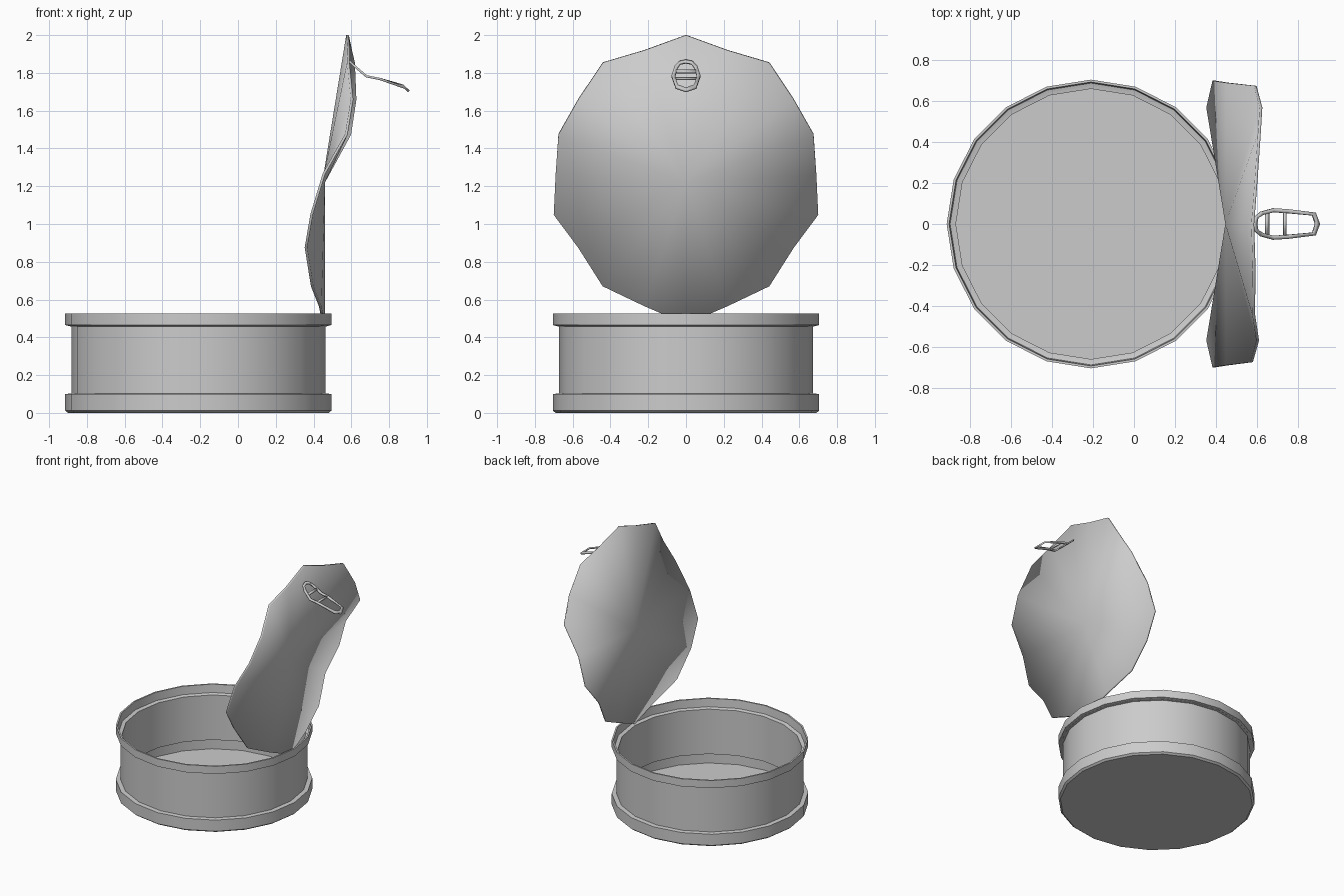
import bpy, bmesh
from math import sin, cos, pi

if "Cube" in bpy.data.objects:
    bpy.data.objects.remove(bpy.data.objects["Cube"])

N = 20       # sides of the can
CX = -0.21   # can centre


def make_object(name, verts, faces, thickness=0.0, offset=0.0):
    me = bpy.data.meshes.new(name)
    me.from_pydata(verts, [], faces)
    bm = bmesh.new()
    bm.from_mesh(me)
    bmesh.ops.remove_doubles(bm, verts=bm.verts, dist=1e-5)
    bmesh.ops.recalc_face_normals(bm, faces=bm.faces)
    bm.to_mesh(me)
    bm.free()
    ob = bpy.data.objects.new(name, me)
    bpy.context.collection.objects.link(ob)
    if thickness:
        mod = ob.modifiers.new("thickness", 'SOLIDIFY')
        mod.thickness = thickness
        mod.offset = offset
    bpy.ops.object.select_all(action='DESELECT')
    ob.select_set(True)
    bpy.context.view_layer.objects.active = ob
    bpy.ops.object.shade_smooth_by_angle(angle=0.6)
    return ob


# Can body: outer wall with two raised rims, thin shell inside
profile = [(0.69, 0), (0.705, 0.012), (0.705, 0.10), (0.672, 0.103),
           (0.672, 0.457), (0.705, 0.465), (0.705, 0.525), (0.693, 0.525),
           (0.688, 0.46), (0.66, 0.455), (0.66, 0.10), (0.69, 0.097),
           (0.69, 0.015)]
verts = [(CX + r * cos(2 * pi * i / N), r * sin(2 * pi * i / N), z)
         for r, z in profile for i in range(N)]
faces = [(k * N + i, k * N + (i + 1) % N,
          (k + 1) * N + (i + 1) % N, (k + 1) * N + i)
         for k in range(len(profile) - 1) for i in range(N)]
faces.append(tuple(range(N)))                                   # underside
faces.append(tuple((len(profile) - 1) * N + i for i in range(N)))  # floor
make_object("can_body", verts, faces)

# Peeled-back lid: a fan around its middle, edges curled; slightly skewed on top
half = [(0.58, 0, 2.0), (0.592, 0.22, 1.92), (0.598, 0.44, 1.855),
        (0.612, 0.57, 1.66), (0.583, 0.675, 1.475), (0.455, 0.69, 1.265),
        (0.39, 0.70, 1.05), (0.36, 0.57, 0.875), (0.393, 0.44, 0.67),
        (0.435, 0.22, 0.565), (0.455, 0, 0.47)]
skew = [0, 0.005, 0.014, 0.008, 0.009, 0, 0, 0, 0, 0, 0]
rim = [(x + s, y, z) for (x, y, z), s in zip(half, skew)]
rim += [(x - s, -y, z) for (x, y, z), s in list(zip(half, skew))[-2:0:-1]]
n = len(rim)
make_object("peeled_lid", rim + [(0.453, 0, 1.22)],
            [(i, (i + 1) % n, n) for i in range(n)], 0.014)

# Pull tab: bent frame following a side path, with two crossbars
path = [(0.58, 1.87), (0.61, 1.842), (0.68, 1.782), (0.75, 1.768),
        (0.87, 1.735), (0.91, 1.697)]


def bend(x, y):
    for (x0, z0), (x1, z1) in zip(path, path[1:]):
        if x <= x1:
            return (x, y, z0 + (z1 - z0) * (x - x0) / (x1 - x0))
    return (x, y, path[-1][1])


def mirror_loop(pts):
    return pts + [(x, -y) for x, y in pts[-2:0:-1]]


outer = mirror_loop([(0.583, 0), (0.592, 0.035), (0.62, 0.06), (0.68, 0.077),
                     (0.75, 0.072), (0.885, 0.055), (0.905, 0)])
inner = mirror_loop([(0.598, 0), (0.604, 0.03), (0.63, 0.045), (0.68, 0.057),
                     (0.75, 0.053), (0.872, 0.042), (0.887, 0)])
n = len(outer)
verts = [bend(*p) for p in outer + inner]
faces = [(i, (i + 1) % n, n + (i + 1) % n, n + i) for i in range(n)]
make_object("pull_tab_frame", verts, faces, 0.012)
for name, x, w in (("tab_front_bar", 0.65, 0.052), ("tab_middle_bar", 0.736, 0.057)):
    quad = [bend(x + a * 0.007, b * w) for a, b in ((-1, -1), (1, -1), (1, 1), (-1, 1))]
    make_object(name, quad, [(0, 1, 2, 3)], 0.012)
